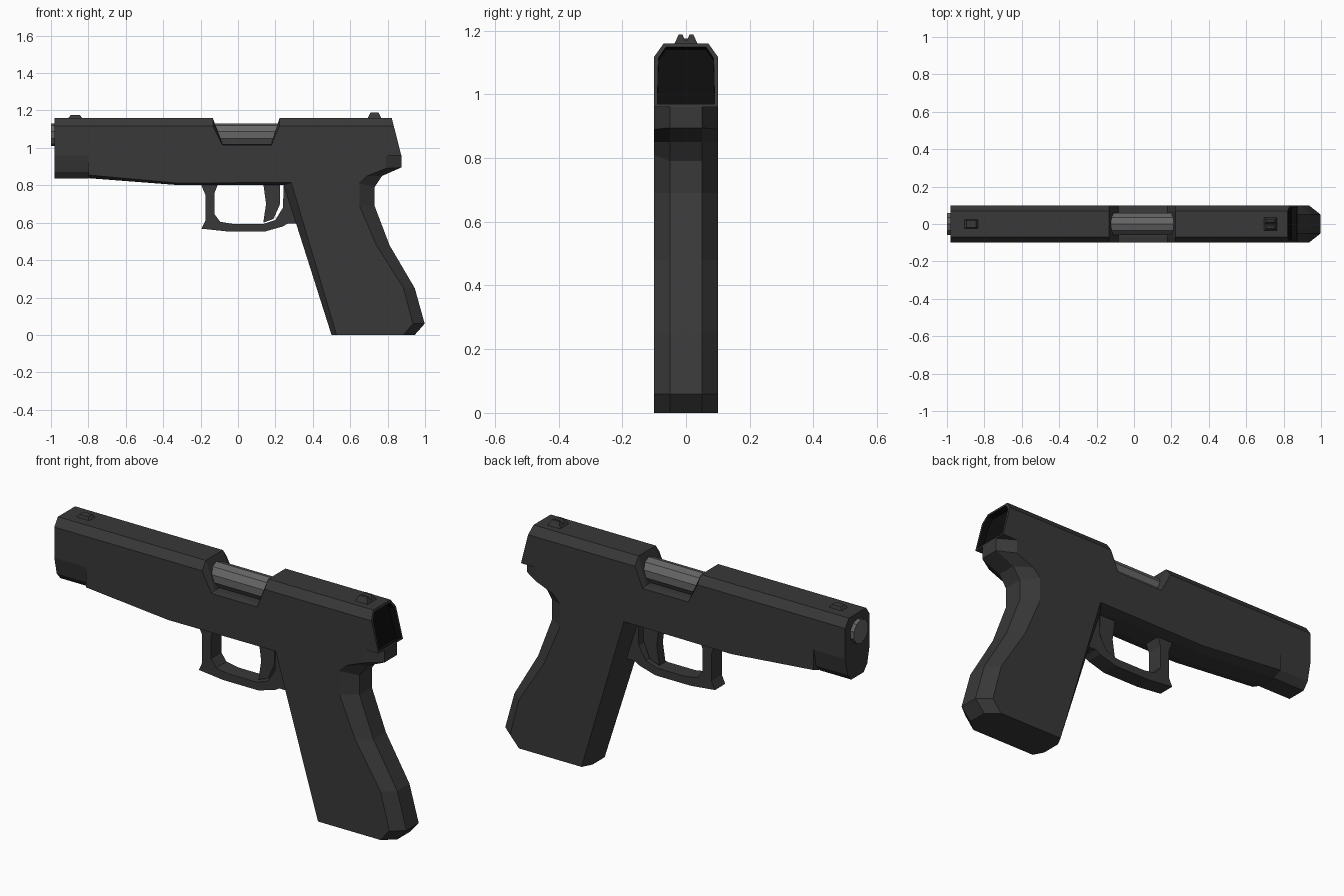
import bpy, bmesh, math

if "Cube" in bpy.data.objects:
    bpy.data.objects.remove(bpy.data.objects["Cube"])


def material(name, v):
    m = bpy.data.materials.new(name)
    m.diffuse_color = (v, v, v, 1)
    m.use_nodes = True
    m.node_tree.nodes["Principled BSDF"].inputs["Base Color"].default_value = m.diffuse_color
    return m


dark = material("dark_grey", 0.04)
steel = material("steel_grey", 0.13)
black = material("black", 0.004)


def loft(name, rings, mat=dark):
    """Skin equal-length point rings and cap both ends."""
    bm = bmesh.new()
    vs = [[bm.verts.new(p) for p in r] for r in rings]
    n = len(rings[0])
    for a, b in zip(vs, vs[1:]):
        for i in range(n):
            j = (i + 1) % n
            bm.faces.new((a[i], a[j], b[j], b[i]))
    bm.faces.new(vs[0][::-1])
    bm.faces.new(vs[-1])
    bmesh.ops.recalc_face_normals(bm, faces=bm.faces[:])
    me = bpy.data.meshes.new(name)
    bm.to_mesh(me)
    bm.free()
    me.materials.append(mat)
    ob = bpy.data.objects.new(name, me)
    bpy.context.collection.objects.link(ob)
    return ob


def side(profile, y):
    return [(x, y, z) for x, z in profile]


def plate(name, profile, half):
    return loft(name, [side(profile, -half), side(profile, half)])


# Frame and grip: centre profile, with chamfered outer sides
centre = [(-.80, .96), (-.80, .838), (-.33, .802), (.245, .802), (.5, 0), (.945, 0),
          (.998, .06), (.945, .25), (.81, .48), (.73, .69), (.73, .79), (.77, .85),
          (.873, .895), (.873, .96)]
flank = [(-.80, .96), (-.80, .855), (-.33, .812), (.285, .815), (.527, 0), (.885, 0),
         (.935, .06), (.885, .25), (.74, .48), (.65, .69), (.65, .81), (.69, .85),
         (.79, .89), (.79, .96)]
loft("frame_and_grip", [side(flank, -.1), side(centre, -.05),
                        side(centre, .05), side(flank, .1)])

# Tapered nose of the frame
nose = [(-.1, .96), (-.08, .87), (-.05, .835), (.05, .835), (.08, .87), (.1, .96)]
loft("frame_nose", [[(x, y, z) for y, z in nose] for x in (-.98, -.80)])


# Slide: sections along x, dropping for the port, slanted at the rear
def section(x, shoulder, top, slant=0):
    pts = [(-.1, .96), (-.1, shoulder), (-.07, top), (.07, top), (.1, shoulder), (.1, .96)]
    return [(x + slant * (1.16 - z), y, z) for y, z in pts]


slide = loft("slide", [section(-.98, 1.118, 1.16), section(-.135, 1.118, 1.16),
                       section(-.083, 1.015, 1.02), section(.178, 1.015, 1.02),
                       section(.222, 1.118, 1.16), section(.822, 1.118, 1.16, .255)])

# Dark recess in the rear of the slide
slide.data.materials.append(black)
bm = bmesh.new()
bm.from_mesh(slide.data)
rear = max(bm.faces, key=lambda f: f.calc_center_median().x)
ring = bmesh.ops.inset_individual(bm, faces=[rear], thickness=.014)
ring = bmesh.ops.inset_individual(bm, faces=[rear], thickness=.0005, depth=-.03)
for f in ring["faces"] + [rear]:
    f.material_index = 1
bm.to_mesh(slide.data)
bm.free()

# Barrel
N = 10
loft("barrel", [[(x, .061 * math.cos(2 * math.pi * (i + .5) / N),
                  1.07 + .061 * math.sin(2 * math.pi * (i + .5) / N)) for i in range(N)]
                for x in (-1.0, .24)], steel)

# Trigger guard band
outer = [(-.20, .81), (-.175, .75), (-.175, .61), (-.195, .568), (-.055, .553),
         (.145, .553), (.24, .58), (.265, .595), (.33, .595), (.30, .70), (.28, .81)]
inner = [(.245, .81), (.24, .68), (.20, .615), (.135, .593), (-.025, .593),
         (-.095, .605), (-.125, .645), (-.125, .76), (-.105, .81)]
plate("trigger_guard", outer + inner, .042)

# Trigger
plate("trigger", [(.135, .81), (.15, .70), (.135, .60), (.19, .62), (.225, .70), (.225, .81)], .025)

# Front sight
loft("front_sight", [[(x, s * w, z) for x, s in ((a, -1), (b, -1), (b, 1), (a, 1))]
                     for a, b, w, z in ((-.91, -.83, .025, 1.155), (-.895, -.845, .018, 1.175))])

# Notched rear sight, leaning inward at both ends
notch = [(-.038, 1.155), (-.023, 1.188), (-.011, 1.188), (-.004, 1.17),
         (.004, 1.17), (.011, 1.188), (.023, 1.188), (.038, 1.155)]
loft("rear_sight", [[(.73 + s * (.038 - .5 * (z - 1.155)), y, z) for y, z in notch]
                    for s in (-1, 1)])
